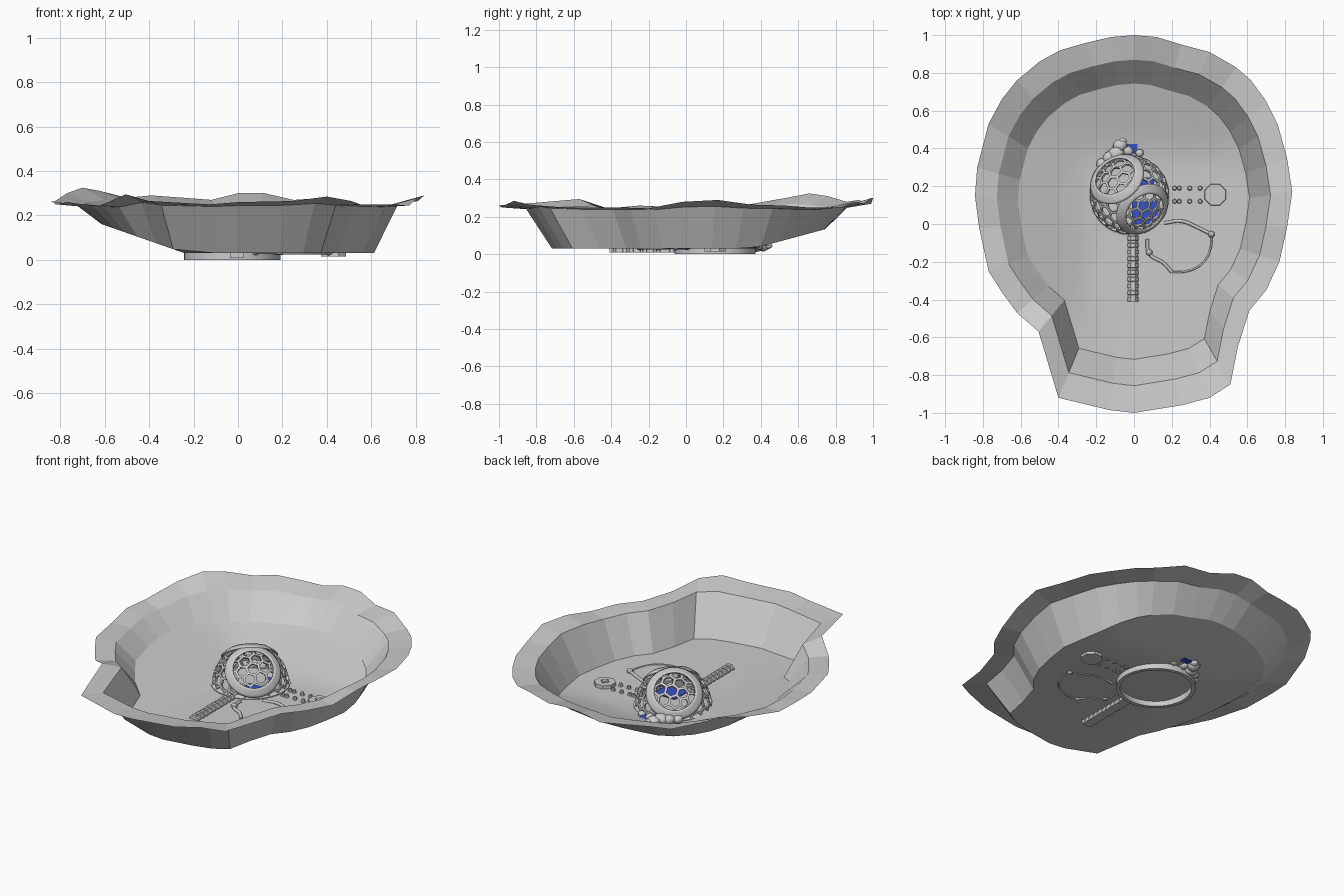
import bpy, bmesh, math, random
from mathutils import Vector, Matrix

if "Cube" in bpy.data.objects:
    bpy.data.objects.remove(bpy.data.objects["Cube"])

random.seed(4)
DOME = Vector((-0.025, 0.155, 0.03))
R = 0.205
blue = bpy.data.materials.new("blue")
blue.diffuse_color = (0.04, 0.08, 0.6, 1)
blue.use_nodes = True
blue.node_tree.nodes["Principled BSDF"].inputs["Base Color"].default_value = blue.diffuse_color


def make(name, bm, mat=None):
    bmesh.ops.recalc_face_normals(bm, faces=bm.faces)
    me = bpy.data.meshes.new(name)
    bm.to_mesh(me)
    bm.free()
    ob = bpy.data.objects.new(name, me)
    bpy.context.collection.objects.link(ob)
    if mat:
        me.materials.append(mat)
    return ob


def thicken(ob, t, offset=0):
    m = ob.modifiers.new("solid", 'SOLIDIFY')
    m.thickness, m.offset = t, offset


def loft(bm, rings, closed=True):
    vs = [[bm.verts.new(p) for p in r] for r in rings]
    for a, b in zip(vs, vs[1:]):
        n = len(a)
        for i in range(n if closed else n - 1):
            j = (i + 1) % n
            bm.faces.new((a[i], a[j], b[j], b[i]))
    return vs


def box(name, c, s, mat=None):
    bm = bmesh.new()
    bmesh.ops.create_cube(bm, size=1, matrix=Matrix.Translation(c) @ Matrix.Diagonal((*s, 1)))
    return make(name, bm, mat)


def cyl(bm, c, r1, r2, h, n):
    bmesh.ops.create_cone(bm, cap_ends=True, segments=n, radius1=r1, radius2=r2, depth=h,
                          matrix=Matrix.Translation(c) @ Matrix.Rotation(math.pi / n, 4, 'Z'))


def tube(name, pts, r):
    cu = bpy.data.curves.new(name, 'CURVE')
    cu.dimensions, cu.bevel_depth, cu.bevel_resolution, cu.use_fill_caps = '3D', r, 2, True
    cu.resolution_u = 6
    sp = cu.splines.new('BEZIER')
    sp.bezier_points.add(len(pts) - 1)
    for b, p in zip(sp.bezier_points, pts):
        b.co = p
        b.handle_left_type = b.handle_right_type = 'AUTO'
    ob = bpy.data.objects.new(name, cu)
    bpy.context.collection.objects.link(ob)


# crater basin: wavy rim, steep faceted wall, smooth floor rising to back and left
rim = [(0, 1, .30), (.12, .99, .30), (.25, .95, .27), (.4, .91, .28), (.54, .83, .25), (.62, .76, .25),
       (.7, .65, .25), (.76, .53, .26), (.81, .35, .265), (.838, .17, .29), (.81, -.02, .28),
       (.77, -.2, .245), (.7, -.35, .25), (.61, -.46, .25), (.55, -.65, .25), (.51, -.85, .265),
       (.4, -.92, .285), (.25, -.96, .265), (0, -1, .26), (-.13, -.985, .25), (-.4, -.92, .265),
       (-.505, -.57, .295), (-.62, -.47, .245), (-.7, -.36, .25), (-.77, -.25, .26), (-.82, -.02, .25),
       (-.842, .15, .265), (-.83, .3, .26), (-.77, .53, .30), (-.7, .66, .325), (-.62, .76, .31),
       (-.5, .86, .28), (-.39, .92, .29), (-.25, .96, .28), (-.12, .99, .27)]


def floor_z(x, y):
    return 0.03 + math.hypot(max(0, -0.24 - x) * 0.35, max(0, y - 0.36) * 0.27)


def basin_ring(s, kind):
    out = []
    for x, y, z in rim:
        px, py = x * s, 0.05 + (y - 0.05) * s
        out.append((px, py, z if kind == 0 else 0.21 + (z - 0.25) * 0.4 + 0.03 if kind == 1
                    else floor_z(px, py)))
    return out


bm = bmesh.new()
rings = [basin_ring(1, 0), basin_ring(.863, 1)] + [basin_ring(s, 2) for s in (.73, .6, .48, .36, .22)]
last = loft(bm, rings)[-1]
bm.faces.new(last)
for f in bm.faces:
    c = f.calc_center_median()
    f.smooth = math.hypot(c.x, c.y - .05) < 0.7 and abs(f.normal.z) >= 0 and f.index == -1
basin = make("crater_basin", bm)
for i, p in enumerate(basin.data.polygons):
    p.use_smooth = i >= 2 * len(rim)

# dome lattice: dual of an icosphere, each hexagonal cell opened
src = bmesh.new()
bmesh.ops.create_icosphere(src, subdivisions=3, radius=R)
bm = bmesh.new()
dual = {f: bm.verts.new(f.calc_center_median().normalized() * R) for f in src.faces}
for v in src.verts:
    if v.co.z < -0.03:
        continue
    n = v.co.normalized()
    u = n.orthogonal().normalized()
    w = n.cross(u)
    fs = sorted(v.link_faces, key=lambda f: math.atan2((f.calc_center_median() - v.co).dot(w),
                                                       (f.calc_center_median() - v.co).dot(u)))
    bm.faces.new([dual[f] for f in fs])
src.free()
bmesh.ops.delete(bm, geom=[v for v in bm.verts if not v.link_faces], context='VERTS')
cells = list(bm.faces)
bmesh.ops.inset_individual(bm, faces=cells, thickness=0.007)
bmesh.ops.delete(bm, geom=cells, context='FACES')
bmesh.ops.bisect_plane(bm, geom=bm.verts[:] + bm.edges[:] + bm.faces[:], plane_co=(0, 0, -0.005),
                       plane_no=(0, 0, 1), clear_inner=True)
lattice = make("dome_lattice", bm)
lattice.location = DOME
thicken(lattice, 0.012)

# two curved shell frames around the front-right and back-left windows
for name, az, rad in (("front_shell_frame", -48, R + .010), ("back_shell_frame", 128, R + .013)):
    a = math.radians(az)
    rot = Matrix.Rotation(a, 3, 'Z') @ Matrix.Rotation(math.radians(42), 3, 'Y')
    bm = bmesh.new()
    rr = []
    for k in range(5):
        t = math.radians(31 + 14 * k / 4)
        rr.append([rot @ Vector((math.sin(t) * math.cos(p), math.sin(t) * math.sin(p), math.cos(t))) * rad
                   for p in (math.tau * i / 40 for i in range(40))])
    loft(bm, rr)
    bmesh.ops.bisect_plane(bm, geom=bm.verts[:] + bm.edges[:] + bm.faces[:], plane_co=(0, 0, 0),
                           plane_no=(0, 0, 1), clear_inner=True)
    for f in bm.faces:
        f.smooth = True
    ob = make(name, bm)
    ob.location = DOME
    thicken(ob, 0.008)

# base ring
bm = bmesh.new()
prof = [(.195, 0), (.217, 0), (.217, .035), (.195, .045), (.195, 0)]
loft(bm, [[(DOME.x + r * math.cos(t), DOME.y + r * math.sin(t), z)
           for t in (math.tau * i / 48 for i in range(48))] for r, z in prof])
bmesh.ops.remove_doubles(bm, verts=bm.verts, dist=1e-5)
make("dome_base_ring", bm)

# ribbed entrance tunnel
bm = bmesh.new()
half = [(-.03, .008), (-.03, .036), (-.014, .056), (.014, .056), (.03, .036), (.03, .008)]
secs = []
n = 10
for i in range(n):
    y0, d = -.41 + i * .036, .036
    for f, s in ((0, 1), (.55, 1), (.6, .85), (.95, .85)):
        secs.append([(x * s - .005, y0 + d * f, .008 + (z - .008) * s) for x, z in half])
vs = loft(bm, secs)
bm.faces.new(vs[0])
bm.faces.new(vs[-1])
make("entrance_tunnel", bm)

# blue floor panels
for i, (x, y, s) in enumerate([(-.04, .41, (.115, .075, .004)), (.06, .06, (.14, .12, .004)),
                               (.07, .225, (.07, .04, .004))]):
    box(f"blue_panel_{i + 1}", (x, y, .045), s, blue)

# lumpy rock pile behind the dome
for i, (x, y, r) in enumerate([(-.17, .32, .030), (-.13, .35, .036), (-.09, .37, .045), (-.075, .415, .036),
                               (-.06, .44, .022), (-.03, .385, .028), (.03, .375, .022)]):
    bm = bmesh.new()
    bmesh.ops.create_icosphere(bm, subdivisions=2, radius=r)
    for v in bm.verts:
        v.co *= random.uniform(.88, 1.1)
        v.co.z *= .8
    for f in bm.faces:
        f.smooth = True
    make(f"rock_{i + 1}", bm).location = (x, y, .045)

# landing pad with raised cross
bm = bmesh.new()
cyl(bm, (.43, .155, .032), .062, .06, .035, 8)
make("landing_pad", bm)
box("pad_cross_a", (.43, .155, .051), (.046, .014, .008))
box("pad_cross_b", (.43, .155, .051), (.014, .046, .008))

# path markers between dome and pad
bm = bmesh.new()
for x in (.215, .24, .295, .35):
    for y in (.12, .19):
        cyl(bm, (x, y, .036), .014, .009, .022, 8)
make("path_markers", bm)

# supply hose with thicker end pieces
tube("supply_hose", [(.41, -.06, .035), (.405, -.13, .03), (.36, -.21, .03), (.28, -.25, .03),
                     (.2, -.255, .03)], .005)
tube("hose_arm_a", [(.16, .005, .03), (.25, .015, .035), (.34, -.02, .035), (.41, -.055, .035)], .009)
tube("hose_arm_b", [(.2, -.255, .03), (.16, -.21, .035), (.08, -.155, .035), (.07, -.08, .035)], .009)
bm = bmesh.new()
for c in ((.41, -.055, .037), (.08, -.15, .037)):
    bmesh.ops.create_icosphere(bm, subdivisions=2, radius=.018, matrix=Matrix.Translation(c))
make("hose_joints", bm)
